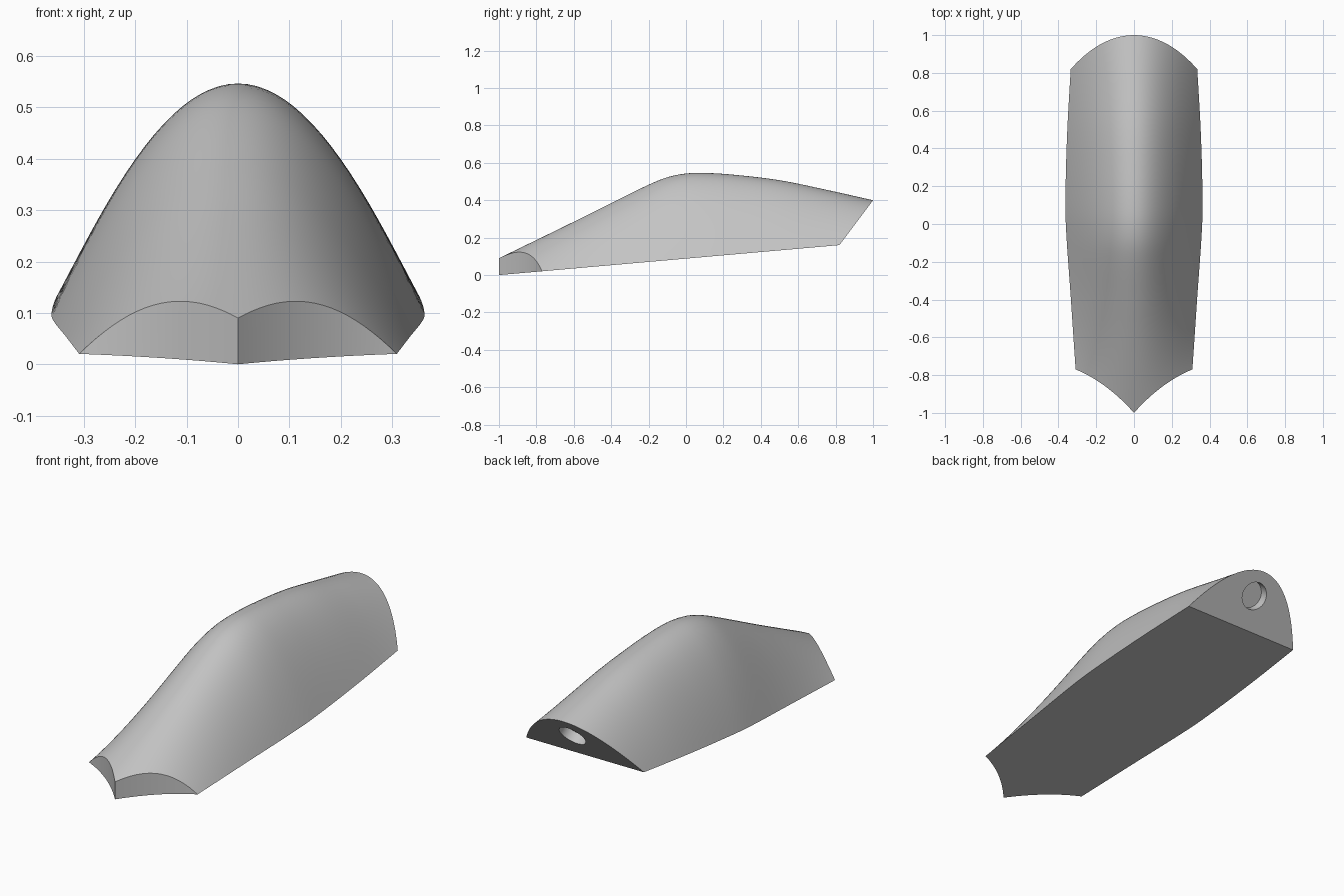
import bpy
import bmesh
import math
from mathutils import Vector

if "Cube" in bpy.data.objects:
    bpy.data.objects.remove(bpy.data.objects["Cube"])

RIDGE = [(-1, .09), (-.6, .285), (-.4, .385), (-.2, .483), (-.1, .523), (0, .543),
         (.1, .546), (.25, .537), (.5, .507), (.75, .456), (1, .4)]
WIDTH = [(-1, .292), (-.77, .309), (-.4, .334), (0, .361), (.2, .362), (.5, .353), (.82, .335), (1, .325)]
ACROSS, ALONG = 40, 60


def smooth_curve(points, y):
    """Cubic interpolation through the points."""
    last = len(points) - 1
    y = min(max(y, points[0][0]), points[-1][0])
    k = next(i for i in range(last) if y <= points[i + 1][0])

    def slope(i):
        a, b = points[max(i - 1, 0)], points[min(i + 1, last)]
        return (b[1] - a[1]) / (b[0] - a[0])

    (y0, v0), (y1, v1) = points[k], points[k + 1]
    d = y1 - y0
    t = (y - y0) / d
    return ((2*t**3 - 3*t**2 + 1) * v0 + (t**3 - 2*t**2 + t) * d * slope(k)
            + (3*t**2 - 2*t**3) * v1 + (t**3 - t**2) * d * slope(k + 1))


def base(y):
    return .088 * (y + 1)


def surface(u, y):
    """Point on the arched shell, u running from -1 to 1 across it."""
    arch = (1 - u * u + math.cos(math.pi / 2 * u)) / 2
    return Vector((u * smooth_curve(WIDTH, y), y,
                   base(y) + (smooth_curve(RIDGE, y) - base(y)) * arch))


def front_y(u):
    a = abs(u)
    return -1 + .23 * a + .1 * a * (1 - a)


def back_y(u):
    y = .9
    for _ in range(40):
        y = .82 + .75 * (surface(u, y).z - base(.82))
    return y


# Arched shell
bm = bmesh.new()
rows = []
for i in range(ACROSS + 1):
    u = 2 * i / ACROSS - 1
    y0, y1 = front_y(u), back_y(u)
    rows.append([bm.verts.new(surface(u, y0 + (y1 - y0) * j / ALONG)) for j in range(ALONG + 1)])
for a, b in zip(rows, rows[1:]):
    for j in range(ALONG):
        bm.faces.new((a[j], b[j], b[j + 1], a[j + 1]))

# Two hollow front walls meeting at a point
foot = [rows[0][0]]
for row in rows[1:-1]:
    x, y, z = row[0].co
    foot.append(bm.verts.new((x, y, base(y))))
foot.append(rows[-1][0])
for i in range(ACROSS):
    corners = [rows[i][0], foot[i], foot[i + 1], rows[i + 1][0]]
    bm.faces.new(list(dict.fromkeys(corners)))

# Flat slanted back and flat underside
bm.faces.new([row[-1] for row in rows])
bm.faces.new(foot + rows[-1][1:] + rows[0][:0:-1])
bmesh.ops.recalc_face_normals(bm, faces=bm.faces)
mesh = bpy.data.meshes.new("wedge_body")
bm.to_mesh(mesh)
bm.free()
body = bpy.data.objects.new("wedge_body", mesh)
bpy.context.collection.objects.link(body)

grey = bpy.data.materials.new("light_grey")
grey.use_nodes = True
grey.diffuse_color = (.55, .55, .55, 1)
grey.node_tree.nodes["Principled BSDF"].inputs["Base Color"].default_value = grey.diffuse_color
mesh.materials.append(grey)

# Round socket in the back face
bpy.ops.mesh.primitive_cylinder_add(vertices=40, radius=.07, depth=.1, location=(0, .923, .297))
cutter = bpy.context.object
cutter.name = "socket_cutter"
cutter.hide_render = True
cutter.rotation_euler = Vector((0, .8, -.6)).to_track_quat('Z', 'Y').to_euler()
cutter.data.materials.append(grey)
cut = body.modifiers.new("socket", 'BOOLEAN')
cut.operation = 'DIFFERENCE'
cut.solver = 'EXACT'
cut.object = cutter

bpy.ops.object.select_all(action='DESELECT')
body.select_set(True)
bpy.context.view_layer.objects.active = body
bpy.ops.object.modifier_apply(modifier=cut.name)
bpy.data.objects.remove(cutter)
bpy.ops.object.shade_smooth_by_angle(angle=math.radians(30))
